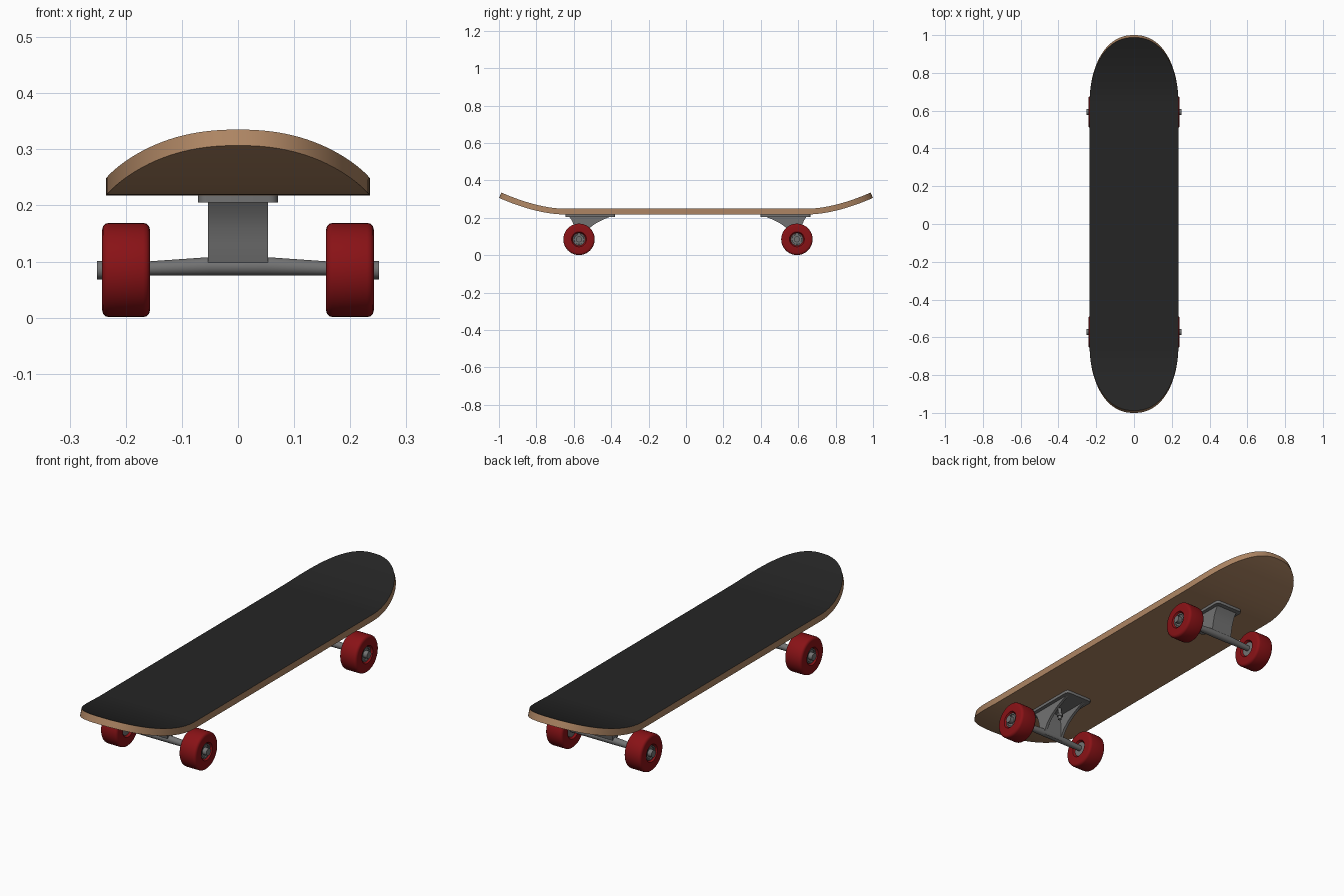
import bpy, bmesh, math

if "Cube" in bpy.data.objects:
    bpy.data.objects.remove(bpy.data.objects["Cube"])


def material(name, rgb):
    m = bpy.data.materials.new(name)
    m.diffuse_color = (*rgb, 1)
    m.use_nodes = True
    m.node_tree.nodes["Principled BSDF"].inputs["Base Color"].default_value = m.diffuse_color
    return m


GRIP = material("black grip", (0.018, 0.018, 0.018))
WOOD = material("maple wood", (0.42, 0.235, 0.125))
RED = material("red urethane", (0.25, 0.006, 0.008))
METAL = material("grey metal", (0.17, 0.17, 0.17))


def finish(name, bm, mats, angle=35):
    bmesh.ops.recalc_face_normals(bm, faces=bm.faces[:])
    me = bpy.data.meshes.new(name)
    bm.to_mesh(me)
    bm.free()
    for m in mats:
        me.materials.append(m)
    ob = bpy.data.objects.new(name, me)
    bpy.context.collection.objects.link(ob)
    bpy.ops.object.select_all(action='DESELECT')
    ob.select_set(True)
    bpy.context.view_layer.objects.active = ob
    bpy.ops.object.shade_smooth_by_angle(angle=math.radians(angle))
    return ob


def lathe(name, rings, y, mat, n=32):
    """Loft circles (x, radius, z centre) along x, with capped ends."""
    bm = bmesh.new()
    loops = []
    for x, r, z in rings:
        loops.append([bm.verts.new((x, y + r * math.cos(2 * math.pi * i / n),
                                    z + r * math.sin(2 * math.pi * i / n))) for i in range(n)])
    for a, b in zip(loops, loops[1:]):
        for i in range(n):
            j = (i + 1) % n
            bm.faces.new((a[i], a[j], b[j], b[i]))
    bm.faces.new(loops[0])
    bm.faces.new(loops[-1])
    return finish(name, bm, [mat])


def extrude_x(name, pts, x0, x1, mat):
    """Extrude a (y, z) outline from x0 to x1."""
    bm = bmesh.new()
    f = bm.faces.new([bm.verts.new((x0, y, z)) for y, z in pts])
    r = bmesh.ops.extrude_face_region(bm, geom=[f])
    for v in r["geom"]:
        if isinstance(v, bmesh.types.BMVert):
            v.co.x = x1
    return finish(name, bm, [mat])


# Deck: straight middle, rounded and upswept ends; grip on the top faces
HALF_W, THICK = 0.235, 0.031
half = []
for k in range(25):
    a = math.radians(86.5 * k / 24)
    y = 0.645 + 0.342 * math.sin(a) / math.sin(math.radians(86.5))
    s = max(0, (y - 0.655) / 0.332)
    z = 0.249 + 0.086 * s ** 1.7
    tilt = math.atan(0.086 * 1.7 / 0.332 * s ** 0.7)
    w = HALF_W * math.cos(a) ** 0.88
    half.append((w, y, z, y + THICK * math.sin(tilt), z - THICK * math.cos(tilt)))
stations = [(w, -y, z, -yb, zb) for w, y, z, yb, zb in reversed(half)] + half
bm = bmesh.new()
rows = [[bm.verts.new(c) for c in ((-w, y, z), (w, y, z), (w, yb, zb), (-w, yb, zb))]
        for w, y, z, yb, zb in stations]
for a, b in zip(rows, rows[1:]):
    for i in range(4):
        j = (i + 1) % 4
        f = bm.faces.new((a[i], a[j], b[j], b[i]))
        f.material_index = 0 if i == 0 else 1
for r in (rows[0], rows[-1]):
    bm.faces.new(r).material_index = 1
finish("deck", bm, [GRIP, WOOD])

# Trucks and wheels, mirrored front to back
AX, AZ = 0.5825, 0.085
for end, sgn in (("front", -1), ("rear", 1)):
    def Y(v):
        return 0.0105 + sgn * v

    # base plate with rounded corners
    bm = bmesh.new()
    outline = []
    for cx, cy, a0 in ((0.056, 0.64, 0), (-0.056, 0.64, 90), (-0.056, 0.404, 180), (0.056, 0.404, 270)):
        for k in range(5):
            a = math.radians(a0 + 22.5 * k)
            outline.append((cx + 0.015 * math.cos(a), Y(cy + 0.015 * math.sin(a))))
    f = bm.faces.new([bm.verts.new((x, y, 0.205)) for x, y in outline])
    for g in bmesh.ops.extrude_face_region(bm, geom=[f])["geom"]:
        if isinstance(g, bmesh.types.BMVert):
            g.co.z = 0.2185
    finish(end + "_base_plate", bm, [METAL])

    # hanger: solid outer block and two cheeks around an open inner pocket
    outer = [(0.634, 0.206), (0.62, 0.185), (0.61, 0.16), (0.603, 0.13), (0.598, 0.1), (0.59, 0.078)]
    block = outer + [(0.572, 0.078), (0.565, 0.1), (0.565, 0.15), (0.575, 0.206)]
    cheek = outer + [(0.572, 0.078), (0.562, 0.1), (0.546, 0.126), (0.52, 0.152),
                     (0.485, 0.175), (0.445, 0.194), (0.415, 0.206)]
    extrude_x(end + "_hanger_block", [(Y(y), z) for y, z in block], -0.053, 0.053, METAL)
    for side, sx in (("left", -1), ("right", 1)):
        extrude_x(f"{end}_{side}_hanger_cheek", [(Y(y), z) for y, z in cheek],
                  sx * 0.041, sx * 0.0535, METAL)

    # kingpin bolt inside the pocket
    bm = bmesh.new()
    for r, z0, z1, n in ((0.008, 0.15, 0.206, 16), (0.014, 0.165, 0.178, 6)):
        res = bmesh.ops.create_cone(bm, cap_ends=True, segments=n, radius1=r, radius2=r, depth=z1 - z0)
        bmesh.ops.translate(bm, verts=res["verts"], vec=(0, Y(0.525), (z0 + z1) / 2))
    finish(end + "_kingpin", bm, [METAL])

    # tapered axle bar
    lathe(end + "_axle_bar", [(-0.165, 0.0125, 0.0875), (-0.05, 0.0165, 0.0915),
                              (0.05, 0.0165, 0.0915), (0.165, 0.0125, 0.0875)], Y(AX), METAL)

    for side, sx in (("left", -1), ("right", 1)):
        # wheel with rounded shoulders and dished faces
        prof = [(0.172, 0.032), (0.157, 0.04), (0.157, 0.072), (0.1585, 0.078), (0.163, 0.0825),
                (0.169, 0.084), (0.230, 0.084), (0.236, 0.0825), (0.2405, 0.078), (0.242, 0.072),
                (0.242, 0.04), (0.227, 0.032)]
        lathe(f"{end}_{side}_wheel", [(sx * x, r, AZ) for x, r in prof], Y(AX), RED, 40)
        # bearing: rim and sunken shield
        hub = [(0.165, 0.022), (0.165, 0.033), (0.236, 0.033), (0.236, 0.027), (0.231, 0.026), (0.231, 0.01)]
        lathe(f"{end}_{side}_bearing", [(sx * x, r, AZ) for x, r in hub], Y(AX), METAL)
        # axle nut
        lathe(f"{end}_{side}_axle_nut", [(sx * 0.225, 0.0165, AZ), (sx * 0.251, 0.0165, AZ)],
              Y(AX), METAL, 12)
